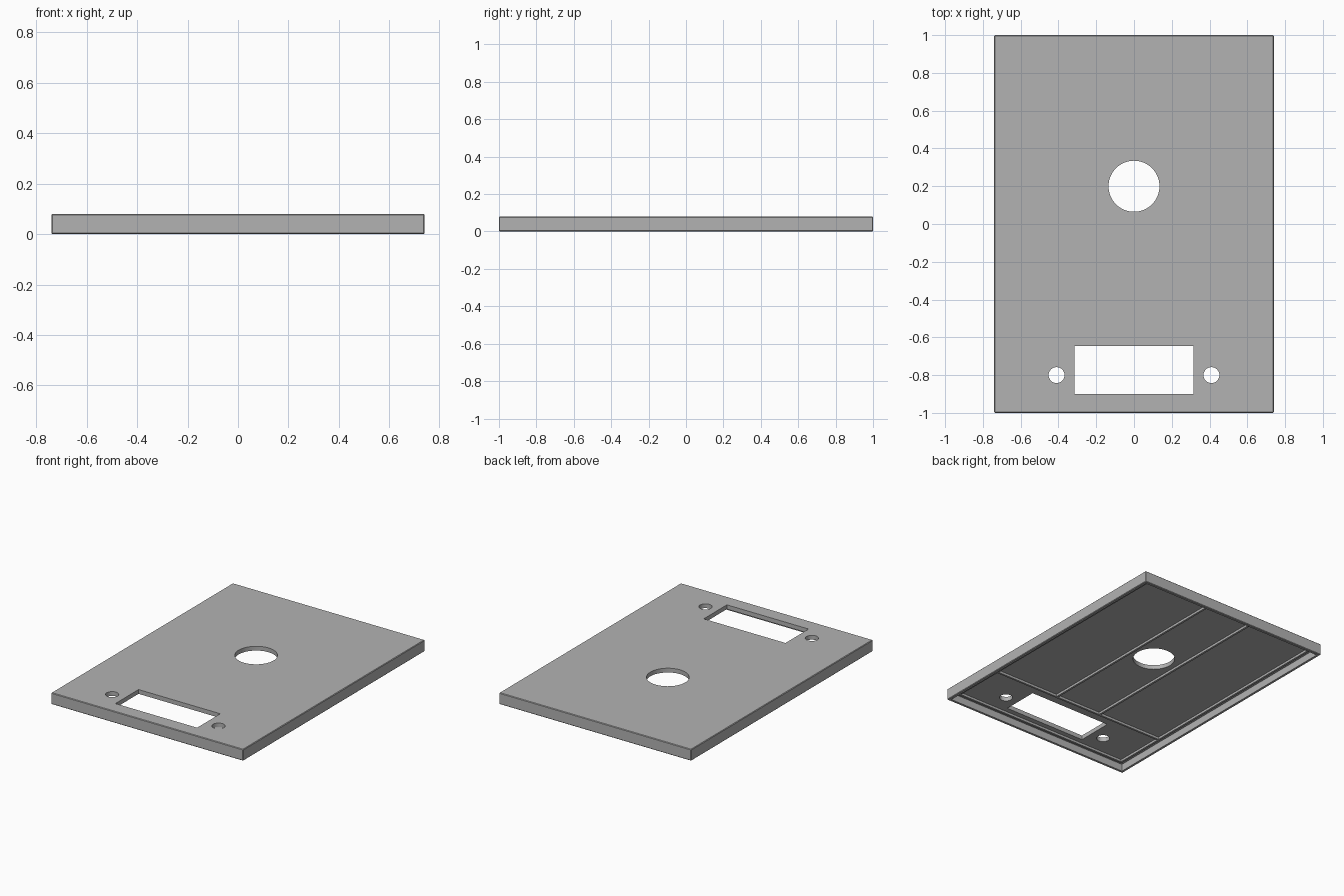
import bpy
import math

cube = bpy.data.objects.get("Cube")
if cube:
    bpy.data.objects.remove(cube, do_unlink=True)

# Single grey plastic
grey = bpy.data.materials.new("grey_plastic")
grey.use_nodes = True
colour = (0.45, 0.45, 0.45, 1)
grey.diffuse_color = colour
grey.node_tree.nodes["Principled BSDF"].inputs["Base Color"].default_value = colour

HALF_X, HALF_Y, HEIGHT = 0.74, 1.0, 0.08
WALL, FLOOR = 0.02, 0.05          # rim thickness, underside of the top plate
RIB, RIB_LOW = 0.014, 0.034       # rib width, lower edge of the ribs


def box(name, x0, x1, y0, y1, z0, z1):
    bpy.ops.mesh.primitive_cube_add(
        size=1, location=((x0 + x1) / 2, (y0 + y1) / 2, (z0 + z1) / 2))
    ob = bpy.context.object
    ob.name = name
    ob.scale = (x1 - x0, y1 - y0, z1 - z0)
    bpy.ops.object.transform_apply(location=False, rotation=False, scale=True)
    ob.data.materials.append(grey)
    return ob


def drill(name, x, y, radius):
    bpy.ops.mesh.primitive_cylinder_add(
        vertices=64, radius=radius, depth=0.4, location=(x, y, HEIGHT / 2))
    ob = bpy.context.object
    ob.name = name
    ob.data.materials.append(grey)
    return ob


def cut(target, cutter):
    mod = target.modifiers.new(cutter.name, "BOOLEAN")
    mod.operation = "DIFFERENCE"
    mod.solver = "EXACT"
    mod.object = cutter
    bpy.context.view_layer.objects.active = target
    bpy.ops.object.modifier_apply(modifier=mod.name)
    bpy.data.objects.remove(cutter, do_unlink=True)


# Cover plate with a rim, hollow underneath
cover = box("cover_plate", -HALF_X, HALF_X, -HALF_Y, HALF_Y, 0, HEIGHT)
bevel = cover.modifiers.new("edge", "BEVEL")
bevel.width = 0.004
bevel.segments = 1
bpy.ops.object.modifier_apply(modifier=bevel.name)
cut(cover, box("cavity", WALL - HALF_X, HALF_X - WALL,
               WALL - HALF_Y, HALF_Y - WALL, -0.1, FLOOR))

# Round centre opening, connector slot and its two screw holes
cut(cover, drill("centre_hole", 0, 0.2, 0.135))
cut(cover, box("slot", -0.315, 0.315, -0.9, -0.645, -0.2, 0.2))
for side in (-1, 1):
    cut(cover, drill("screw_hole", side * 0.41, -0.8, 0.042))

# Rib frame set in from the rim
FX, FY = 0.69, 0.95
for side, word in ((-1, "right"), (1, "left")):
    a, b = sorted((side * FX, side * (FX - RIB)))
    box(word + "_frame_rib", a, b, -FY, FY, RIB_LOW, FLOOR + 0.002)
for side, word in ((-1, "front"), (1, "back")):
    a, b = sorted((side * FY, side * (FY - RIB)))
    box(word + "_frame_rib", RIB - FX, FX - RIB, a, b, RIB_LOW, FLOOR + 0.002)

# Cross rib and two long ribs
CROSS = -0.565
box("cross_rib", RIB - FX, FX - RIB, CROSS - RIB / 2, CROSS + RIB / 2,
    RIB_LOW, FLOOR + 0.002)
for side, word in ((-1, "right"), (1, "left")):
    x = side * 0.18
    box(word + "_long_rib", x - RIB / 2, x + RIB / 2, CROSS + RIB / 2, FY - RIB,
        RIB_LOW, FLOOR + 0.002)

# Smooth hole walls, crisp edges
bpy.ops.object.select_all(action="DESELECT")
cover.select_set(True)
bpy.context.view_layer.objects.active = cover
bpy.ops.object.shade_smooth_by_angle(angle=math.radians(30))
